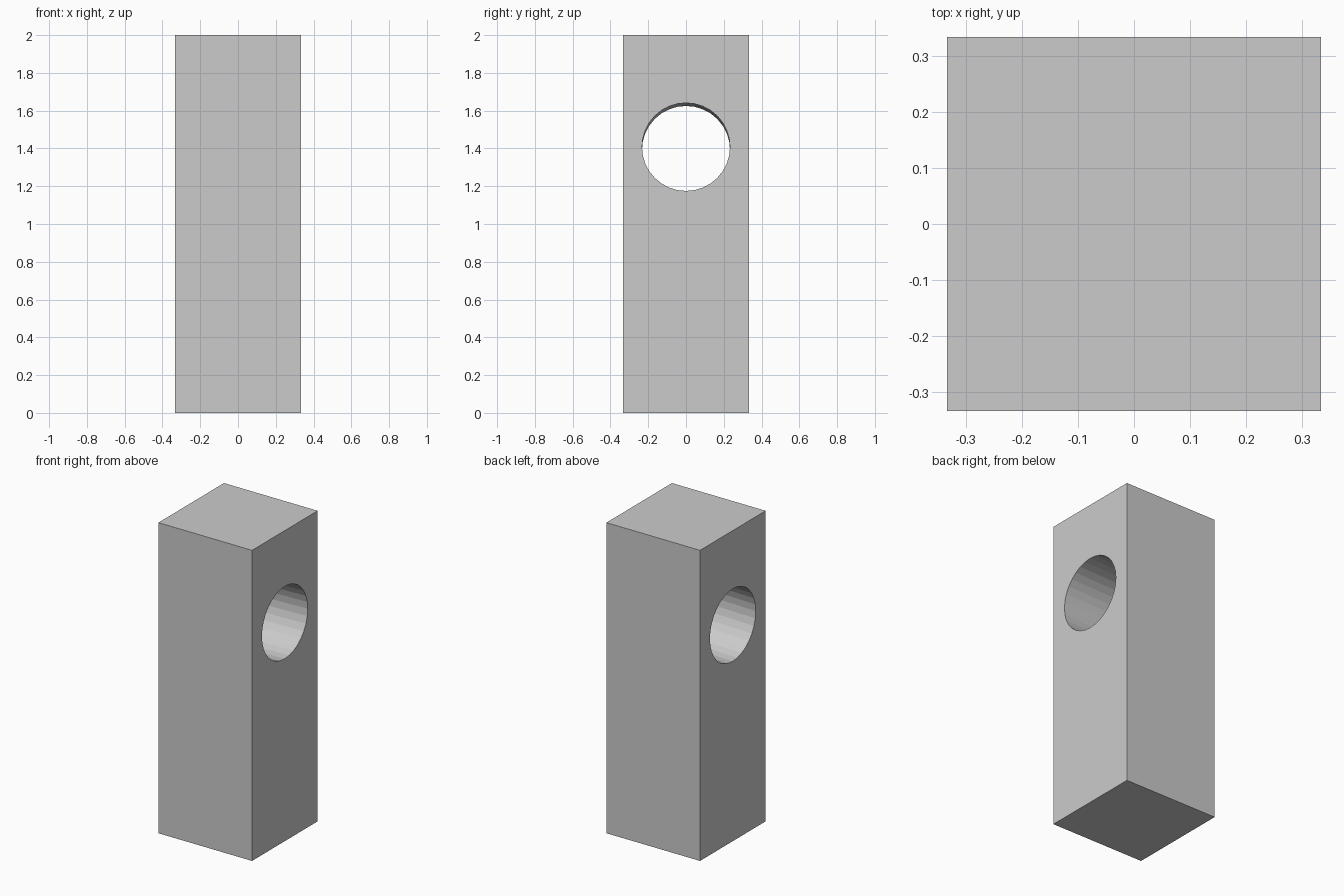
import bpy
from math import pi

if "Cube" in bpy.data.objects:
    bpy.data.objects.remove(bpy.data.objects["Cube"])

W, H = 0.667, 2.0          # post width and height
HOLE_R, HOLE_Z = 0.233, 1.40
TILT = 0.024               # hole rises slightly towards +x

# Square post
bpy.ops.mesh.primitive_cube_add(size=1, location=(0, 0, H / 2))
post = bpy.context.object
post.name = "post"
post.scale = (W, W, H)
bpy.ops.object.transform_apply(location=True, rotation=True, scale=True)

# Slightly tilted round through-hole
bpy.ops.mesh.primitive_cylinder_add(vertices=32, radius=HOLE_R, depth=2,
                                    location=(0, 0, HOLE_Z),
                                    rotation=(0, pi / 2 - TILT, 0))
cutter = bpy.context.object
cutter.name = "hole_cutter"

cut = post.modifiers.new("hole", 'BOOLEAN')
cut.operation = 'DIFFERENCE'
cut.solver = 'EXACT'
cut.object = cutter

# Apply the cut and remove the helper
bpy.context.view_layer.objects.active = post
bpy.ops.object.modifier_apply(modifier=cut.name)
bpy.data.objects.remove(cutter)
